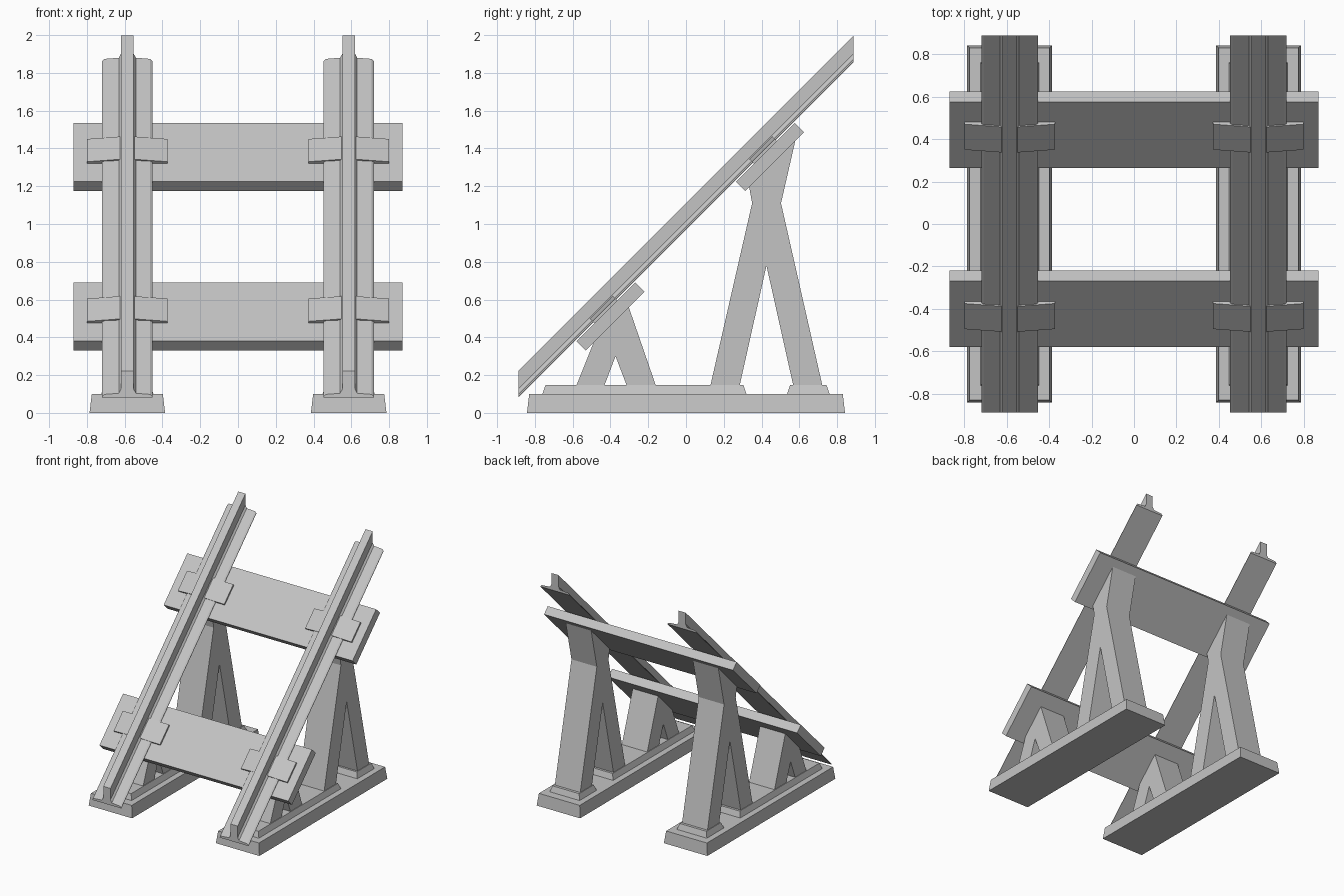
import bpy, bmesh
from mathutils import Vector

cube = bpy.data.objects.get("Cube")
if cube:
    bpy.data.objects.remove(cube)

grey = bpy.data.materials.new("plain_grey")
grey.use_nodes = True
colour = (0.55, 0.55, 0.55, 1)
grey.diffuse_color = colour
grey.node_tree.nodes["Principled BSDF"].inputs["Base Color"].default_value = colour

TRACK_X = 0.586                       # centre line of each rail
ALONG = Vector((0, 1, 1)).normalized()    # up the slope
OUT = Vector((0, -1, 1)).normalized()     # away from the slope


def loft(name, start, end, mirrored=True):
    """Closed solid between two matching outlines."""
    bm = bmesh.new()
    a = [bm.verts.new(p) for p in start]
    b = [bm.verts.new(p) for p in end]
    bm.faces.new(a)
    bm.faces.new(b)
    n = len(a)
    for i in range(n):
        j = (i + 1) % n
        bm.faces.new((a[i], a[j], b[j], b[i]))
    bmesh.ops.recalc_face_normals(bm, faces=bm.faces)
    mesh = bpy.data.meshes.new(name)
    bm.to_mesh(mesh)
    bm.free()
    mesh.materials.append(grey)
    obj = bpy.data.objects.new(name, mesh)
    bpy.context.collection.objects.link(obj)
    if mirrored:
        obj.modifiers.new("mirror", 'MIRROR')
    return obj


def prism(name, outline, vec, mirrored=True):
    pts = [Vector(p) for p in outline]
    return loft(name, pts, [p + Vector(vec) for p in pts], mirrored)


def tapered_slab(name, half_x, y0, y1, z0, z1, inset):
    def ring(d, z):
        h = half_x - d
        return [(TRACK_X + sx * h, y, z) for sx, y in
                ((-1, y0 + d), (1, y0 + d), (1, y1 - d), (-1, y1 - d))]
    return loft(name, ring(0, z0), ring(inset, z1))


# Ground beams and stepped plinths
tapered_slab("ground_beam", 0.2, -0.842, 0.842, 0, 0.1, 0.012)
tapered_slab("front_plinth", 0.138, -0.76, 0.32, 0.1, 0.147, 0.016)
tapered_slab("rear_plinth", 0.138, 0.535, 0.76, 0.1, 0.147, 0.016)

# Crossed-leg trestles
LEG = 0.117
trestles = {
    "front_trestle": [(-0.582, 0.14), (-0.434, 0.14), (-0.373, 0.3), (-0.312, 0.14),
                      (-0.158, 0.14), (-0.31, 0.58), (-0.47, 0.42)],
    "rear_trestle": [(0.128, 0.14), (0.283, 0.14), (0.426, 0.78), (0.569, 0.14),
                     (0.723, 0.14), (0.503, 1.11), (0.587, 1.477), (0.33, 1.22),
                     (0.35, 1.11)],
}
for name, outline in trestles.items():
    prism(name, [(TRACK_X - LEG, y, z) for y, z in outline], (2 * LEG, 0, 0))

# Sloping rails with vertically cut ends
half = [(0.133, 0), (0.133, 0.005), (0.121, 0.016), (0.045, 0.022), (0.033, 0.045), (0.033, 0.14)]
section = half + [(-x, z) for x, z in reversed(half)]
prism("rail", [(TRACK_X + x, -0.888, 0.082 + z) for x, z in section], (0, 1.776, 1.776))

# Cross ties with wedge clips on both sides of each rail
for name, y in (("lower", -0.425), ("upper", 0.42)):
    top = Vector((0, y, y + 0.96))
    corners = [top + ALONG * u + OUT * n for u, n in
               ((-0.22, 0), (0.22, 0), (0.22, -0.07), (-0.22, -0.07))]
    prism(name + "_tie", [c + Vector((-0.87, 0, 0)) for c in corners],
          (1.74, 0, 0), mirrored=False)
    for side, s in (("outer", 1), ("inner", -1)):
        wedge = [(0.213, -0.005), (0.213, 0.014), (0.03, 0.033), (0.03, -0.005)]
        prism(f"{name}_{side}_clip",
              [top + Vector((TRACK_X + s * x, 0, 0)) + OUT * n - ALONG * 0.085
               for x, n in wedge], ALONG * 0.17)
